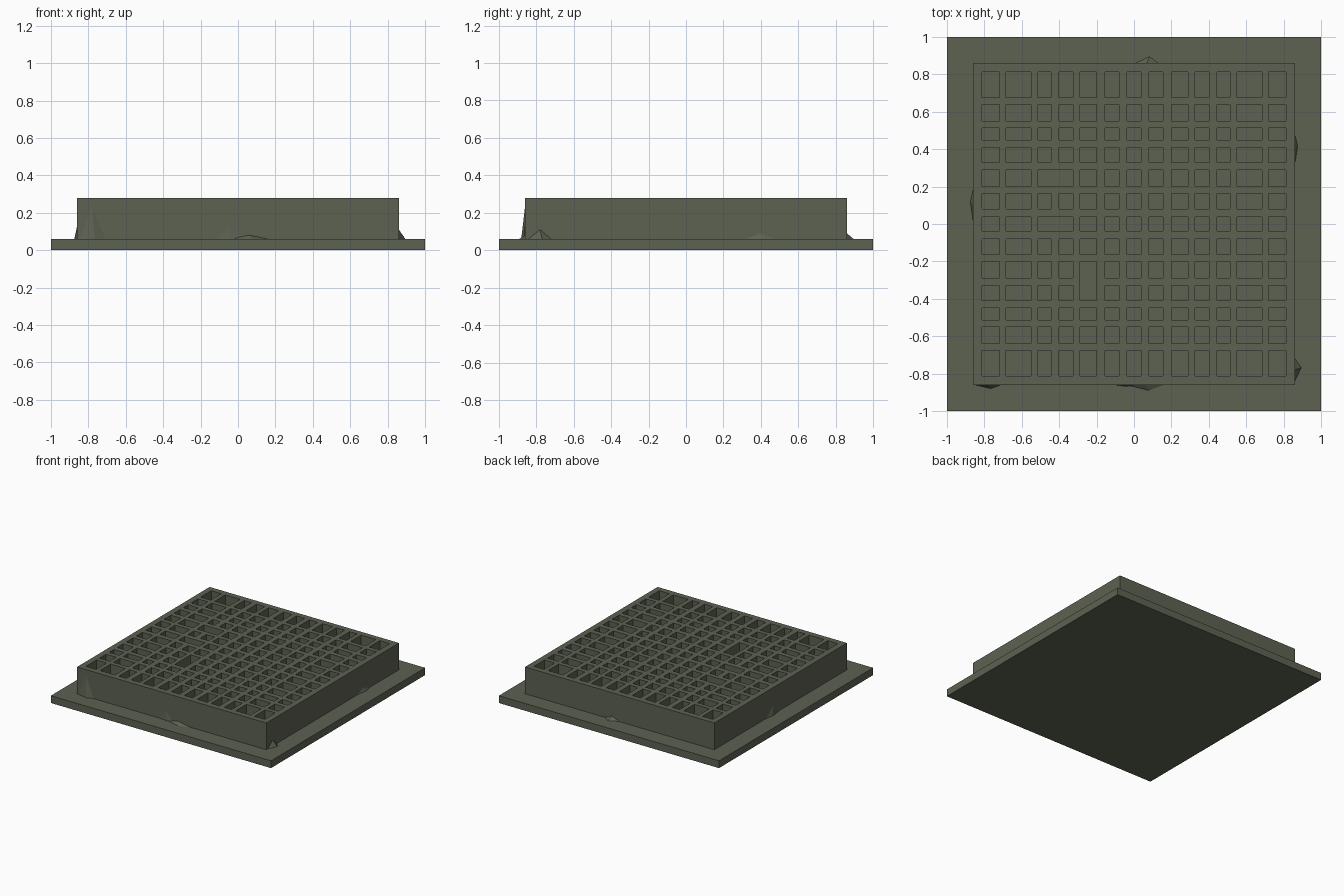
import bpy, bmesh

if "Cube" in bpy.data.objects:
    bpy.data.objects.remove(bpy.data.objects["Cube"])

stone = bpy.data.materials.new("dark olive stone")
stone.diffuse_color = (0.108, 0.122, 0.085, 1)
stone.use_nodes = True
stone.node_tree.nodes["Principled BSDF"].inputs["Base Color"].default_value = stone.diffuse_color

BASE, TOP, EDGE = 0.06, 0.28, 0.86


def finish(name, bm):
    bmesh.ops.remove_doubles(bm, verts=bm.verts, dist=1e-5)
    bmesh.ops.recalc_face_normals(bm, faces=bm.faces)
    me = bpy.data.meshes.new(name)
    bm.to_mesh(me)
    bm.free()
    me.materials.append(stone)
    ob = bpy.data.objects.new(name, me)
    bpy.context.collection.objects.link(ob)
    return ob


def mirrored(half):
    # half: hole edges for positive side, outermost last
    return [-EDGE] + [-v for v in reversed(half)] + half + [EDGE]


# Wide base slab
bm = bmesh.new()
bmesh.ops.create_cube(bm, size=1)
for v in bm.verts:
    v.co = (v.co.x * 2, v.co.y * 2, (v.co.z + 0.5) * BASE)
finish("base_slab", bm)

# Grid of deep square pockets: odd index in both directions is a pocket
xs = mirrored([.037, .08, .155, .2, .29, .325, .4, .445, .512, .55, .685, .72, .812])
ys = mirrored([.037, .08, .162, .2, .288, .33, .408, .45, .512, .552, .638, .675, .813])
N = len(xs) - 1
# Broken cross walls that join neighbouring pockets (column, row cells)
broken = {(6, 13), (6, 17), (9, 8)}


def solid(i, j):
    if not (0 <= i < N and 0 <= j < N):
        return False
    return not ((i % 2 and j % 2) or (i, j) in broken)


bm = bmesh.new()


def quad(*pts):
    bm.faces.new([bm.verts.new(p) for p in pts])


for i in range(N):
    for j in range(N):
        if not solid(i, j):
            continue
        x0, x1, y0, y1 = xs[i], xs[i + 1], ys[j], ys[j + 1]
        quad((x0, y0, TOP), (x1, y0, TOP), (x1, y1, TOP), (x0, y1, TOP))
        sides = [(i, j - 1, x0, y0, x1, y0), (i + 1, j, x1, y0, x1, y1),
                 (i, j + 1, x1, y1, x0, y1), (i - 1, j, x0, y1, x0, y0)]
        for ni, nj, ax, ay, bx, by in sides:
            if not solid(ni, nj):
                quad((ax, ay, BASE), (bx, by, BASE), (bx, by, TOP), (ax, ay, TOP))
finish("pocket_grid", bm)

# Small rubble wedges lying where the grid meets the slab
# (side axis, sign, position along side, half width, height, reach)
chips = [("y", -1, -.78, .07, .17, .02), ("y", -1, .06, .1, .02, .03),
         ("y", -1, -.05, .06, .08, .008), ("x", 1, -.78, .06, .05, .035),
         ("y", 1, .07, .06, .03, .035), ("x", -1, .1, .09, .07, .015),
         ("x", 1, .4, .08, .03, .015)]
bm = bmesh.new()
for axis, s, c, w, h, reach in chips:
    pts = [(EDGE, c - w, BASE), (EDGE, c + w, BASE),
           (EDGE, c, BASE + h), (EDGE + reach, c + w * .2, BASE)]
    vs = []
    for out, along, z in pts:
        vs.append(bm.verts.new((s * out, along, z) if axis == "x" else (along, s * out, z)))
    for a, b, d in ((0, 1, 2), (0, 1, 3), (1, 2, 3), (0, 2, 3)):
        bm.faces.new((vs[a], vs[b], vs[d]))
finish("rubble_wedges", bm)
